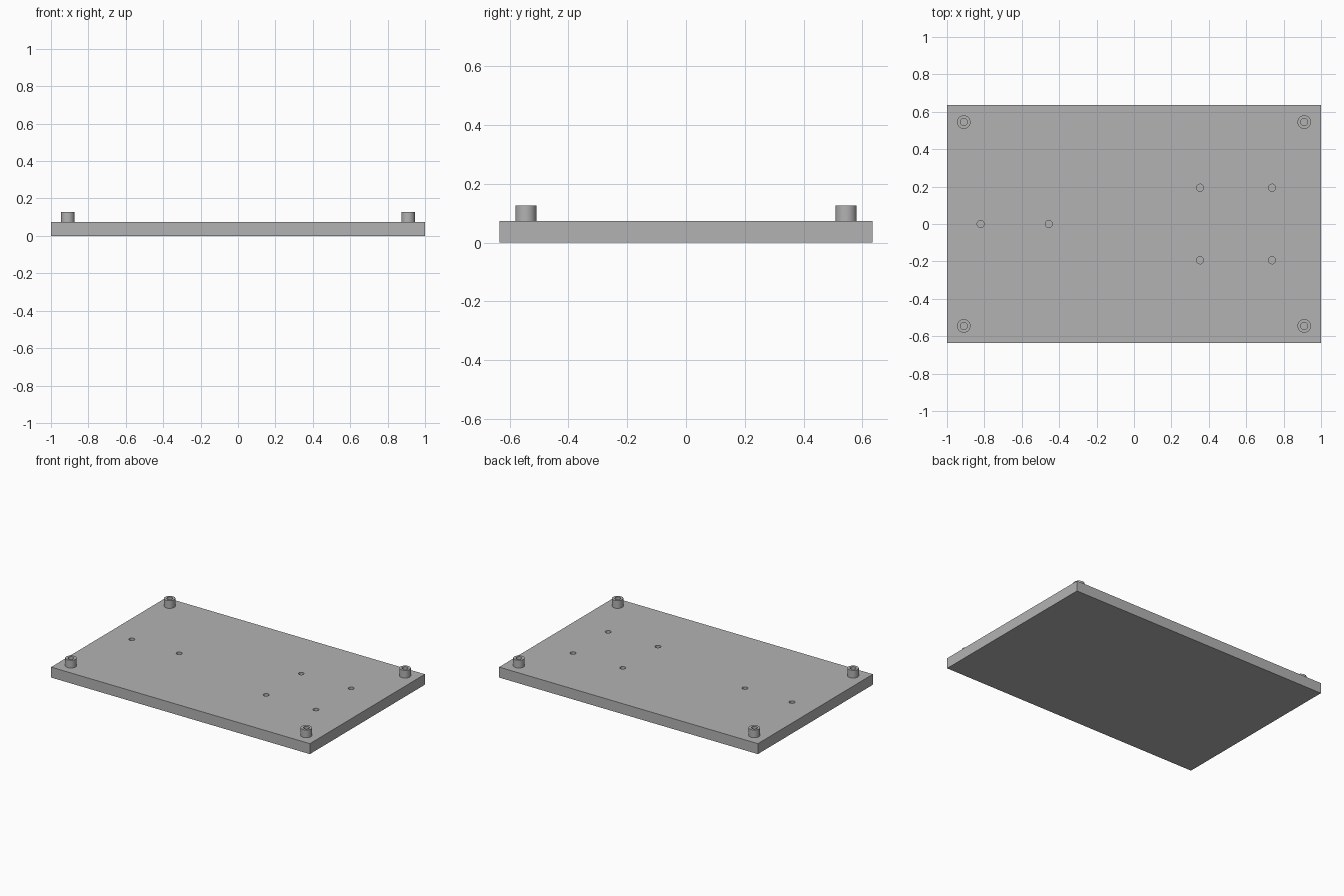
import bpy, bmesh
from math import radians
from mathutils import Matrix

if "Cube" in bpy.data.objects:
    bpy.data.objects.remove(bpy.data.objects["Cube"])

HALF_X, HALF_Y, THICK = 1.0, 0.635, 0.073
POST_TOP, POST_R, HOLE_R = 0.127, 0.036, 0.019
HOLE_DEPTH = 0.05
SIDES = 32

grey = bpy.data.materials.new("plain_grey")
grey.use_nodes = True
COLOUR = (0.45, 0.45, 0.45, 1)
grey.diffuse_color = COLOUR
grey.node_tree.nodes["Principled BSDF"].inputs["Base Color"].default_value = COLOUR


def finish(name, bm):
    mesh = bpy.data.meshes.new(name)
    bm.to_mesh(mesh)
    bm.free()
    mesh.materials.append(grey)
    obj = bpy.data.objects.new(name, mesh)
    bpy.context.collection.objects.link(obj)
    return obj


def add_cylinder(bm, x, y, bottom, top, radius):
    place = Matrix.Translation((x, y, (bottom + top) / 2))
    return bmesh.ops.create_cone(bm, cap_ends=True, segments=SIDES, radius1=radius,
                                 radius2=radius, depth=top - bottom, matrix=place)["verts"]


def smooth(obj):
    bpy.ops.object.select_all(action="DESELECT")
    obj.select_set(True)
    bpy.context.view_layer.objects.active = obj
    bpy.ops.object.shade_smooth_by_angle(angle=radians(30))


# Base plate
bm = bmesh.new()
bmesh.ops.create_cube(bm, size=1, matrix=Matrix.Translation((0, 0, THICK / 2))
                      @ Matrix.Diagonal((2 * HALF_X, 2 * HALF_Y, THICK, 1)))
plate = finish("base_plate", bm)

# Blind screw holes sunk into the plate
screw_holes = [(-0.82, 0), (-0.455, 0)]
screw_holes += [(x, y) for x in (0.353, 0.738) for y in (-0.194, 0.194)]
bm = bmesh.new()
for x, y in screw_holes:
    add_cylinder(bm, x, y, THICK - HOLE_DEPTH, THICK + 0.02, HOLE_R)
cutter = finish("hole_cutter", bm)
cutter.hide_render = True

cut = plate.modifiers.new("screw_holes", "BOOLEAN")
cut.operation = "DIFFERENCE"
cut.solver = "EXACT"
cut.object = cutter
bpy.context.view_layer.objects.active = plate
bpy.ops.object.modifier_apply(modifier=cut.name)
bpy.data.objects.remove(cutter)
smooth(plate)

# Corner standoffs with a bored centre
for side, x in (("left", 0.91), ("right", -0.91)):
    for end, y in (("front", -0.545), ("back", 0.545)):
        bm = bmesh.new()
        add_cylinder(bm, x, y, THICK, POST_TOP, POST_R)
        top = max(bm.faces, key=lambda f: f.calc_center_median().z)
        bmesh.ops.inset_individual(bm, faces=[top], thickness=POST_R - HOLE_R)
        bore = bmesh.ops.extrude_discrete_faces(bm, faces=[top])["faces"][0]
        bmesh.ops.translate(bm, vec=(0, 0, -HOLE_DEPTH), verts=bore.verts)
        smooth(finish(f"{end}_{side}_standoff", bm))
